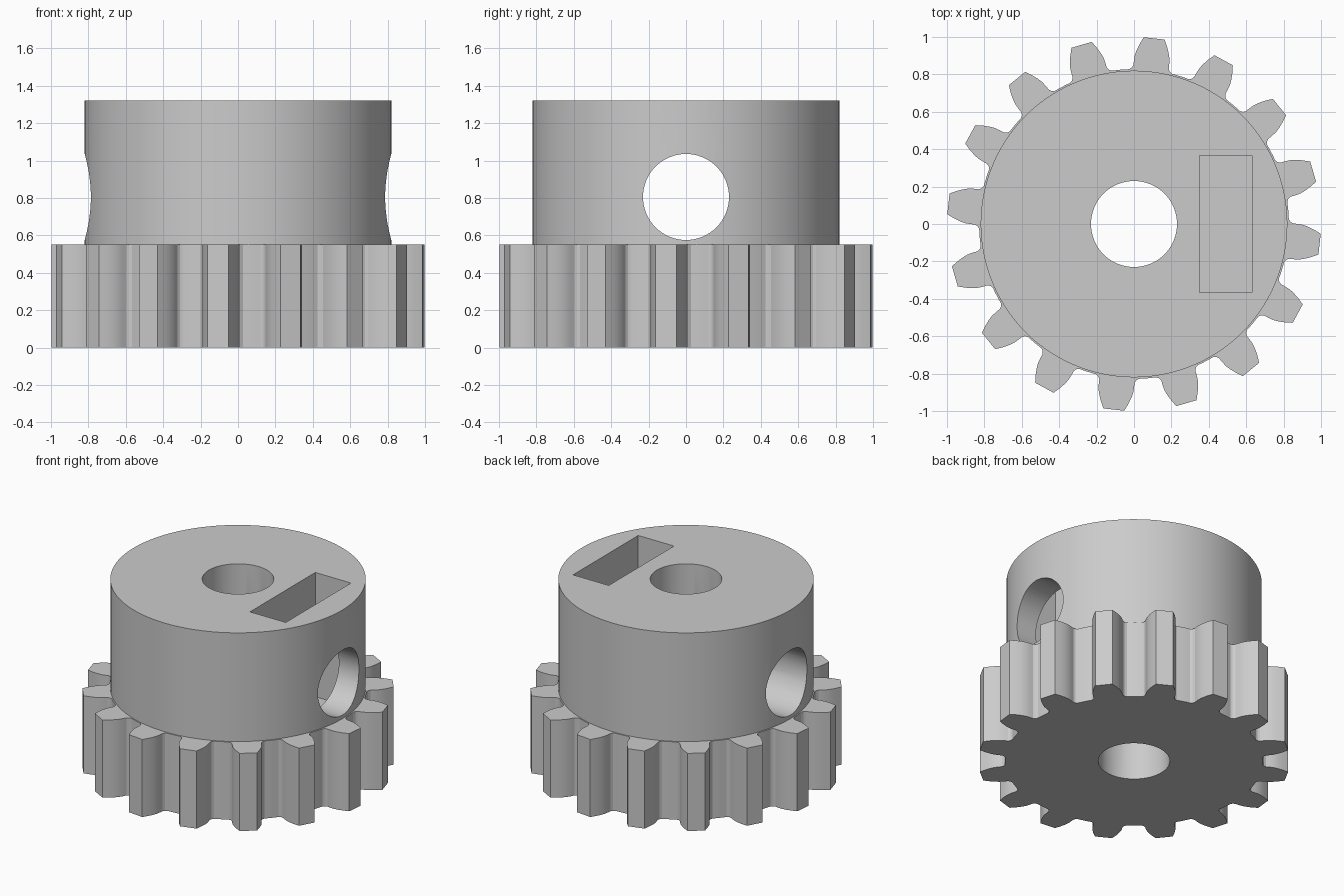
import bpy
import bmesh
from math import cos, sin, pi, radians
from mathutils import Matrix, Vector

cube = bpy.data.objects.get("Cube")
if cube:
    bpy.data.objects.remove(cube, do_unlink=True)

TEETH = 16
GEAR_TOP, HUB_TOP = 0.55, 1.32
HUB_R, ROOT_R, HOLE_R = 0.82, 0.828, 0.23
HOLE_Z = 0.805

grey = bpy.data.materials.new("plain grey")
grey.use_nodes = True
grey.diffuse_color = (0.6, 0.6, 0.6, 1)
grey.node_tree.nodes["Principled BSDF"].inputs["Base Color"].default_value = (0.6, 0.6, 0.6, 1)


def make_object(name, bm):
    bmesh.ops.recalc_face_normals(bm, faces=bm.faces)
    mesh = bpy.data.meshes.new(name)
    bm.to_mesh(mesh)
    bm.free()
    mesh.materials.append(grey)
    obj = bpy.data.objects.new(name, mesh)
    bpy.context.collection.objects.link(obj)
    return obj


def prism(name, outline, z0, z1):
    """Extrude a flat outline from z0 to z1."""
    bm = bmesh.new()
    face = bm.faces.new([bm.verts.new((x, y, z0)) for x, y in outline])
    made = bmesh.ops.extrude_face_region(bm, geom=[face])["geom"]
    top = [v for v in made if isinstance(v, bmesh.types.BMVert)]
    bmesh.ops.translate(bm, verts=top, vec=(0, 0, z1 - z0))
    return make_object(name, bm)


def circle(radius, count=96):
    return [(radius * cos(2 * pi * i / count), radius * sin(2 * pi * i / count))
            for i in range(count)]


def combine(target, tool, operation):
    """Apply a boolean and discard the tool."""
    mod = target.modifiers.new(operation.lower(), "BOOLEAN")
    mod.operation = operation
    mod.solver = "EXACT"
    mod.object = tool
    bpy.context.view_layer.objects.active = target
    bpy.ops.object.modifier_apply(modifier=mod.name)
    bpy.data.objects.remove(tool, do_unlink=True)


# Tooth flank as (distance from the axis, half width), root to tip
flank = [(0.82, 0.115), (0.83, 0.102), (0.845, 0.095), (0.87, 0.095),
         (0.90, 0.093), (0.93, 0.085), (0.96, 0.074), (0.998, 0.056)]
tooth = [(d, -w) for d, w in flank] + [(d, w) for d, w in reversed(flank)]
outline = []
for i in range(TEETH):
    angle = radians(83.8) + 2 * pi * i / TEETH
    turn = Matrix.Rotation(angle, 2)
    outline += [tuple(turn @ Vector(p)) for p in tooth]
    # Root arc up to the next tooth
    for k in (0.43, 0.5, 0.57):
        a = angle + k * 2 * pi / TEETH
        outline.append((ROOT_R * cos(a), ROOT_R * sin(a)))

# Toothed wheel joined to the plain hub
pulley = prism("gear_with_hub", outline, 0, GEAR_TOP)
combine(pulley, prism("hub", circle(HUB_R), 0.3, HUB_TOP), "UNION")

# Vertical shaft bore
combine(pulley, prism("shaft_bore", circle(HOLE_R, 64), -0.2, 1.6), "DIFFERENCE")

# Cross hole for the clamping screw
screw = prism("screw_hole", circle(HOLE_R, 64), -1.2, 1.2)
screw.data.transform(Matrix.Translation((0, 0, HOLE_Z)) @ Matrix.Rotation(pi / 2, 4, "Y"))
combine(pulley, screw, "DIFFERENCE")

# Nut slot sunk from the top
slot = [(0.35, -0.365), (0.63, -0.365), (0.63, 0.365), (0.35, 0.365)]
combine(pulley, prism("nut_slot", slot, HOLE_Z - 0.365, 1.6), "DIFFERENCE")

bpy.ops.object.select_all(action="DESELECT")
pulley.select_set(True)
bpy.context.view_layer.objects.active = pulley
bpy.ops.object.shade_smooth_by_angle(angle=radians(25))
